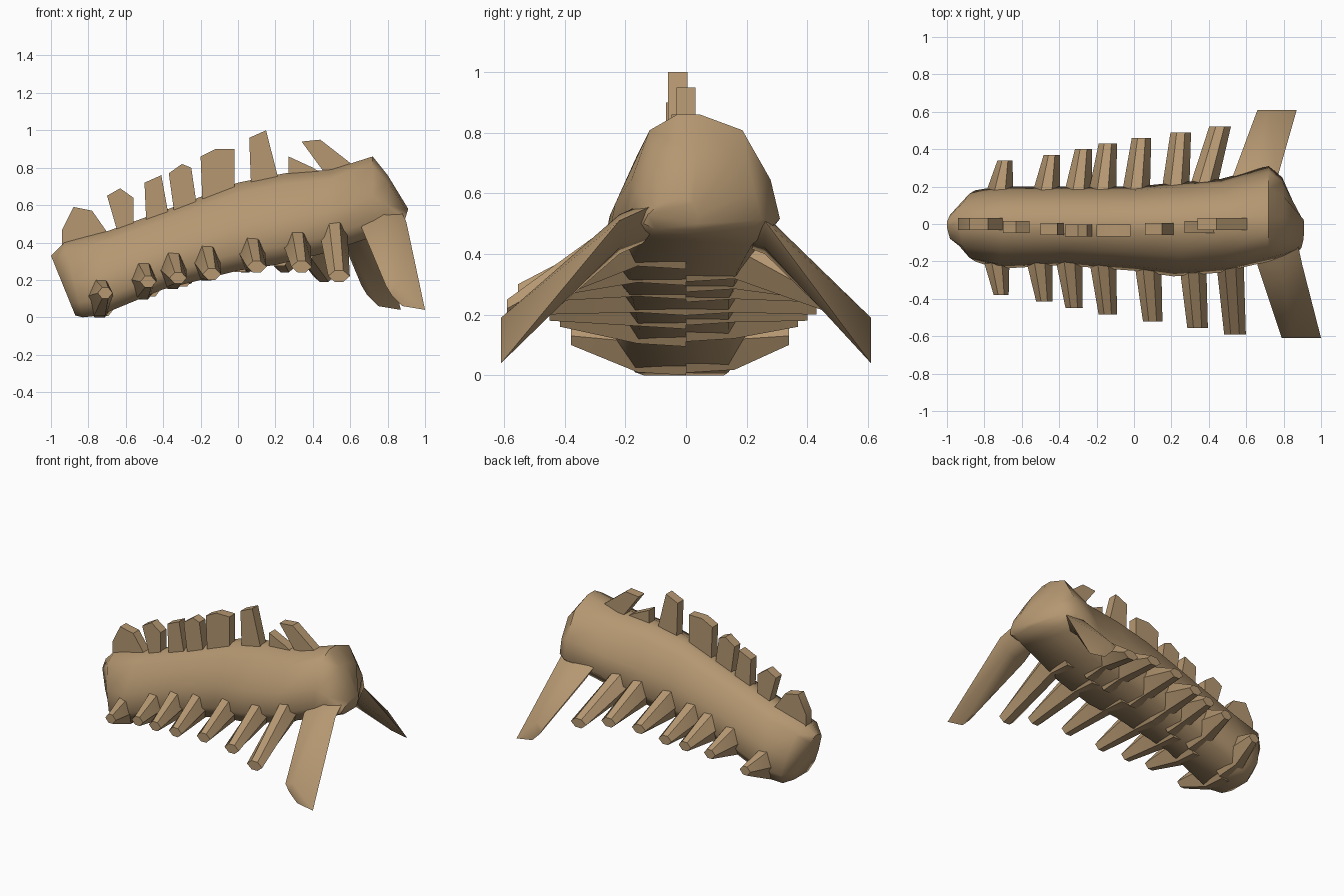
import bpy, bmesh, math

cube = bpy.data.objects.get("Cube")
if cube:
    bpy.data.objects.remove(cube)

bone = bpy.data.materials.new("tan_bone")
bone.use_nodes = True
colour = (0.46, 0.31, 0.165, 1)
bone.diffuse_color = colour
bone.node_tree.nodes["Principled BSDF"].inputs["Base Color"].default_value = colour


def loft(name, rings, angle):
    """Skin matching rings of points and cap both ends."""
    bm = bmesh.new()
    loops = [[bm.verts.new(point) for point in ring] for ring in rings]
    count = len(loops[0])
    for first, second in zip(loops, loops[1:]):
        for i in range(count):
            j = (i + 1) % count
            bm.faces.new((first[i], first[j], second[j], second[i]))
    bm.faces.new(loops[0])
    bm.faces.new(loops[-1])
    bmesh.ops.recalc_face_normals(bm, faces=bm.faces)
    mesh = bpy.data.meshes.new(name)
    bm.to_mesh(mesh)
    bm.free()
    mesh.materials.append(bone)
    obj = bpy.data.objects.new(name, mesh)
    bpy.context.collection.objects.link(obj)
    bpy.ops.object.select_all(action='DESELECT')
    obj.select_set(True)
    bpy.context.view_layer.objects.active = obj
    bpy.ops.object.shade_smooth_by_angle(angle=math.radians(angle))


def height_on(line, x):
    """Height of a polyline of (x, z) points at x."""
    for (x_a, z_a), (x_b, z_b) in zip(line, line[1:]):
        if x <= x_b:
            return z_a + (z_b - z_a) * (x - x_a) / (x_b - x_a)


# Body: ridge and belly lines joined by slanted sections
ridge = [(-1, .33), (-.93, .4), (-.7, .46), (-.37, .58), (0, .72),
         (.25, .77), (.5, .79), (.72, .86), (.8, .76), (.91, .58)]
belly = [(-.87, .01), (-.83, 0), (-.74, .01), (-.4, .15), (0, .25),
         (.2, .28), (.45, .34), (.72, .43), (.79, .45), (.88, .48)]
left_width = (.08, .18, .2, .2, .2, .22, .24, .31, .25, .04)
right_width = (.13, .2, .24, .22, .25, .28, .26, .2, .18, .14)
section = [(1, .15), (.88, .6), (.5, .9), (.2, 1), (0, .7)]


def body_side(top, bottom, width):
    """Points down one side of a section, from the ridge to the belly."""
    (x_top, z_top), (x_low, z_low) = top, bottom
    return [(x_low + (x_top - x_low) * t, width * w, z_low + (z_top - z_low) * t)
            for t, w in section]


rings = []
for top, bottom, left, right in zip(ridge, belly, left_width, right_width):
    rings.append(body_side(top, bottom, left) + body_side(top, bottom, -right)[::-1])
loft("body", rings, 60)

# Back fins: rear and front of the base, then the upper outline
fins = [
    (-.94, -.68, [(-.94, .47), (-.88, .59), (-.78, .57)]),
    (-.64, -.56, [(-.7, .65), (-.63, .69), (-.56, .64)]),
    (-.49, -.37, [(-.5, .72), (-.41, .76)]),
    (-.34, -.22, [(-.37, .77), (-.3, .82), (-.25, .8)]),
    (-.19, -.02, [(-.2, .86), (-.12, .9), (-.02, .9)]),
    (.07, .22, [(.06, .96), (.15, 1)]),
    (.27, .48, [(.27, .86), (.4, .8)]),
    (.48, .64, [(.34, .94), (.44, .95)]),
]
thickness = .064
for k, (rear, front, crest) in enumerate(fins):
    outline = [(rear, height_on(ridge, rear) - .04), *crest,
               (front, height_on(ridge, front) - .04)]
    middle = -.035 * math.sin(math.pi * k / (len(fins) - 1))
    loft(f"back_fin_{k + 1}",
         [[(x, middle + thickness * s, z) for x, z in outline] for s in (-.5, .5)], 30)


def rib_ring(x, y, low, high, half):
    """Six-sided ring, narrow above and below."""
    mid = (low + high) / 2
    return [(x - half, y, mid), (x - half * .4, y, high), (x + half * .4, y, high),
            (x + half, y, mid), (x + half * .4, y, low), (x - half * .4, y, low)]


# Side ribs: they grow from the belly and get longer towards the front
rib_tip_height = (.13, .19, .21, .23, .27, .27, .22)
rib_sides = [
    ("left", 1, .34, .03, (-.69, -.44, -.27, -.14, .04, .25, .46)),
    ("right", -1, .38, .035, (-.71, -.48, -.32, -.14, .1, .34, .54)),
]
for side, s, reach, growth, tips in rib_sides:
    for k, (x, z) in enumerate(zip(tips, rib_tip_height)):
        root = x - .03
        if side == "left" and x == tips[-1]:
            root = x - .1
        low = height_on(belly, root)
        loft(f"{side}_rib_{k + 1}", [
            rib_ring(root, 0, low - .01, low + .1, .07),
            rib_ring(root, .16 * s, low, low + .2, .075),
            rib_ring(x, s * (reach + growth * k), z - .03, z + .03, .04 + .003 * k),
        ], 35)

# Front legs: outlines at the hip and foot, the left leg set further back
hip = [(.66, .48), (.71, .4), (.84, .42), (.9, .51), (.78, .53)]
foot = [(.79, .17), (.82, .12), (.88, .06), (1, .04), (.85, .19)]
for side, s, shift, hip_y in (("left", 1, .13, .26), ("right", -1, 0, .22)):
    loft(f"{side}_leg", [
        [(.78 + (x - .78) * .6 - shift, 0, z + .1) for x, z in hip],
        [(x - shift, s * hip_y, z) for x, z in hip],
        [(x - shift, s * .61, z) for x, z in foot],
    ], 60)
